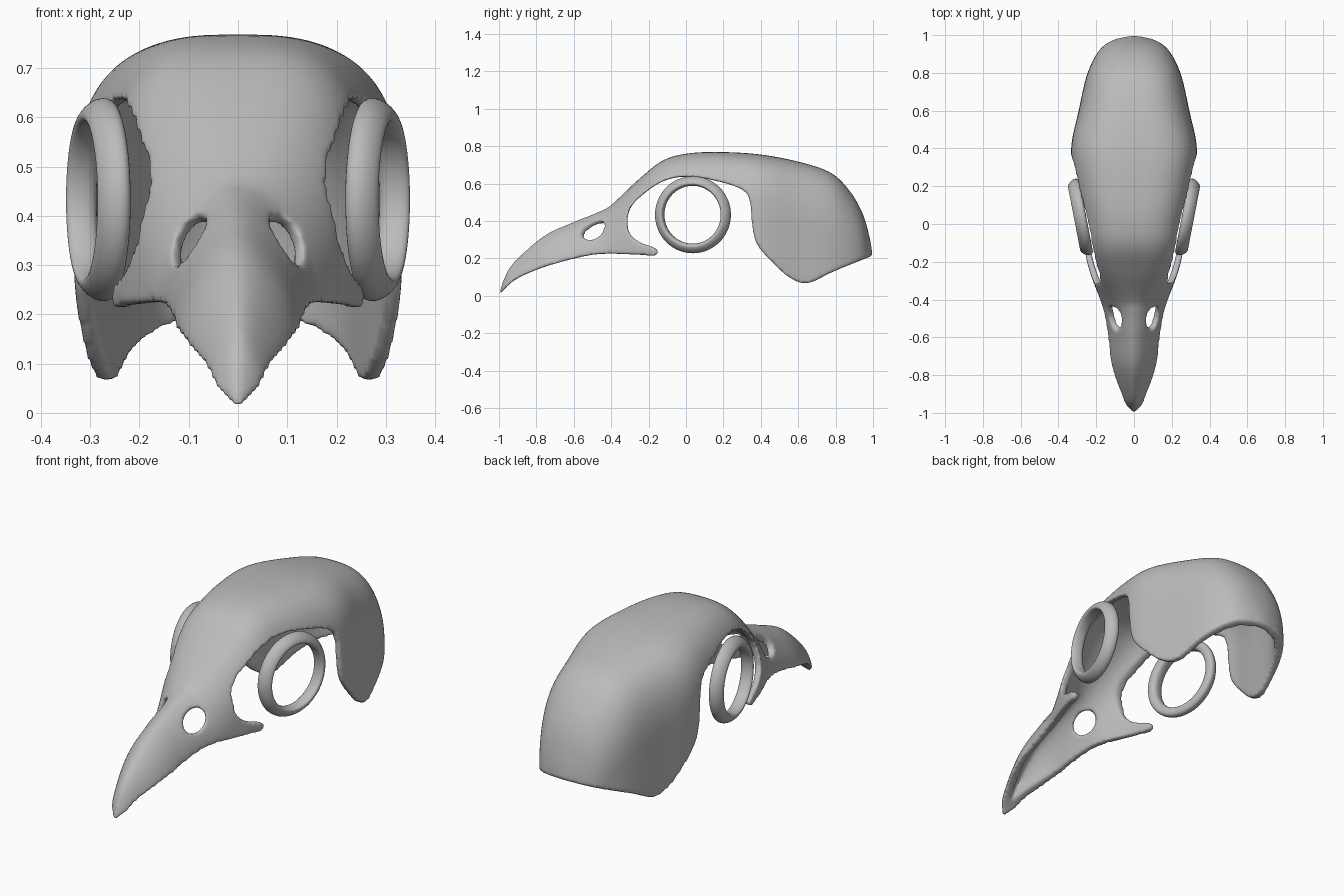
import bpy, bmesh, math
from mathutils import Matrix, Vector

cube = bpy.data.objects.get("Cube")
if cube:
    bpy.data.objects.remove(cube)

bone = bpy.data.materials.new("bone_grey")
bone.use_nodes = True
bone.diffuse_color = (0.5, 0.5, 0.5, 1)
bone.node_tree.nodes["Principled BSDF"].inputs["Base Color"].default_value = (0.5, 0.5, 0.5, 1)


def finish(name, bm):
    bmesh.ops.recalc_face_normals(bm, faces=bm.faces)
    mesh = bpy.data.meshes.new(name)
    bm.to_mesh(mesh)
    bm.free()
    mesh.materials.append(bone)
    obj = bpy.data.objects.new(name, mesh)
    bpy.context.collection.objects.link(obj)
    return obj


def spline(points, steps):
    """Smooth curve through a list of equal-length tuples."""
    pts = [Vector(p) for p in points]
    out = []
    for i in range(len(pts) - 1):
        a, b = pts[max(i - 1, 0)], pts[i]
        c, d = pts[i + 1], pts[min(i + 2, len(pts) - 1)]
        for s in range(steps):
            t = s / steps
            out.append(0.5 * (2 * b + (c - a) * t + (2 * a - 5 * b + 4 * c - d) * t * t
                              + (3 * b - a - 3 * c + d) * t ** 3))
    return out + [pts[-1]]


# Skull stations: y, top height, half width, shoulder height, squareness
STATIONS = [
    (-1.0, 0.015, 0.008, -0.05, 1.6), (-0.97, 0.1, 0.04, 0.0, 1.6),
    (-0.92, 0.18, 0.065, 0.05, 1.6), (-0.76, 0.32, 0.12, 0.13, 1.6),
    (-0.6, 0.395, 0.138, 0.19, 1.6), (-0.47, 0.447, 0.16, 0.21, 1.7),
    (-0.4, 0.485, 0.18, 0.22, 2.1), (-0.25, 0.625, 0.235, 0.25, 2.8),
    (-0.12, 0.725, 0.265, 0.3, 3.0), (0.02, 0.762, 0.285, 0.35, 3.0),
    (0.2, 0.768, 0.313, 0.4, 3.0), (0.4, 0.755, 0.333, 0.4, 3.0),
    (0.6, 0.717, 0.293, 0.35, 2.8), (0.77, 0.66, 0.255, 0.3, 2.7),
    (0.87, 0.567, 0.215, 0.25, 2.5), (0.94, 0.45, 0.165, 0.2, 2.4),
    (0.98, 0.32, 0.1, 0.15, 2.2), (1.0, 0.2, 0.02, 0.1, 2.0)]


def loft(name, inset, stretch, floor):
    """Closed solid swept through the stations, shrunk by the inset."""
    bm = bmesh.new()
    rows = []
    for y, top, w, mid, n in spline(STATIONS, 5):
        top, w = top - inset, max(w - inset, 0.004)
        mid = min(mid, top - 0.02)
        half = [(w, floor)]
        for k in range(17):
            a = math.pi / 2 * k / 16
            half.append((w * max(math.cos(a), 0) ** (2 / n),
                         mid + (top - mid) * math.sin(a) ** (2 / n)))
        section = half + [(-x, z) for x, z in reversed(half[:-1])]
        rows.append([bm.verts.new((x, y * stretch, z)) for x, z in section])
    for r, s in zip(rows, rows[1:]):
        for i in range(len(r)):
            j = (i + 1) % len(r)
            bm.faces.new((r[i], r[j], s[j], s[i]))
    bm.faces.new(rows[0])
    bm.faces.new(rows[-1])
    return finish(name, bm)


skull = loft("skull", 0, 1, -0.2)
cavity = loft("cavity_cutter", 0.033, 0.968, -0.4)

# Side outline: lower edge of the skull, from beak tip past the eye to the nape
LOWER = [(-1.0, 0.0), (-0.935, 0.07), (-0.84, 0.122), (-0.68, 0.177), (-0.465, 0.223),
         (-0.25, 0.218), (-0.165, 0.215), (-0.15, 0.24), (-0.18, 0.262), (-0.25, 0.288),
         (-0.305, 0.342), (-0.307, 0.444), (-0.25, 0.524), (-0.12, 0.613), (0.02, 0.636),
         (0.2, 0.604), (0.31, 0.56), (0.342, 0.5), (0.353, 0.38), (0.375, 0.283),
         (0.44, 0.2), (0.55, 0.1), (0.65, 0.067), (0.79, 0.13), (1.0, 0.215)]
bm = bmesh.new()
outline = [tuple(p) for p in spline(LOWER, 4)]
outline += [(1.2, 0.25), (1.2, 1.0), (-1.2, 1.0), (-1.2, 0.0)]
face = bm.faces.new([bm.verts.new((-0.6, y, z)) for y, z in outline])
side = bmesh.ops.extrude_face_region(bm, geom=[face])["geom"]
bmesh.ops.translate(bm, verts=[v for v in side if isinstance(v, bmesh.types.BMVert)], vec=(1.2, 0, 0))
trim = finish("side_trim", bm)

# Nostril openings
bm = bmesh.new()
for s in (-1, 1):
    place = (Matrix.Translation((s * 0.092, -0.485, 0.345)) @ Matrix.Rotation(s * 0.2, 4, 'Z')
             @ Matrix.Diagonal((0.046, 0.085, 0.058, 1)))
    bmesh.ops.create_uvsphere(bm, u_segments=16, v_segments=10, radius=1, matrix=place)
nostrils = finish("nostril_cutter", bm)

# Hollow, trim and round off the skull
for cutter, op in ((cavity, 'DIFFERENCE'), (trim, 'INTERSECT'), (nostrils, 'DIFFERENCE')):
    mod = skull.modifiers.new(cutter.name, 'BOOLEAN')
    mod.object, mod.operation, mod.solver = cutter, op, 'EXACT'
    cutter.hide_render = True
mod = skull.modifiers.new("Blend", 'REMESH')
mod.mode, mod.voxel_size = 'VOXEL', 0.009
mod = skull.modifiers.new("Soften", 'SMOOTH')
mod.factor, mod.iterations = 0.5, 8
baked = bpy.data.meshes.new_from_object(skull.evaluated_get(bpy.context.evaluated_depsgraph_get()))
skull.modifiers.clear()
skull.data = baked
baked.materials.clear()
baked.materials.append(bone)
baked.shade_smooth()
for cutter in (cavity, trim, nostrils):
    bpy.data.objects.remove(cutter)

# Eye rings: lathed section (radius, outward offset), tilted to follow the head
RING = [(0.21, -0.02), (0.205, 0.008), (0.18, 0.033), (0.16, 0.035),
        (0.154, 0.0), (0.158, -0.03), (0.195, -0.035)]
for name, s in (("left_eye_ring", 1), ("right_eye_ring", -1)):
    bm = bmesh.new()
    rows = []
    tilt = Matrix.Rotation(-s * 0.19, 4, 'Z')
    for k in range(32):
        a = math.tau * k / 32
        rows.append([bm.verts.new(Vector((s * 0.285, 0.035, 0.433))
                     + tilt @ Vector((s * h, r * math.cos(a), r * math.sin(a)))) for r, h in RING])
    for k, r in enumerate(rows):
        q = rows[(k + 1) % len(rows)]
        for i in range(len(r)):
            j = (i + 1) % len(r)
            bm.faces.new((r[i], r[j], q[j], q[i]))
    ring = finish(name, bm)
    sub = ring.modifiers.new("Subdivision", 'SUBSURF')
    sub.levels = sub.render_levels = 2
    ring.data.shade_smooth()
